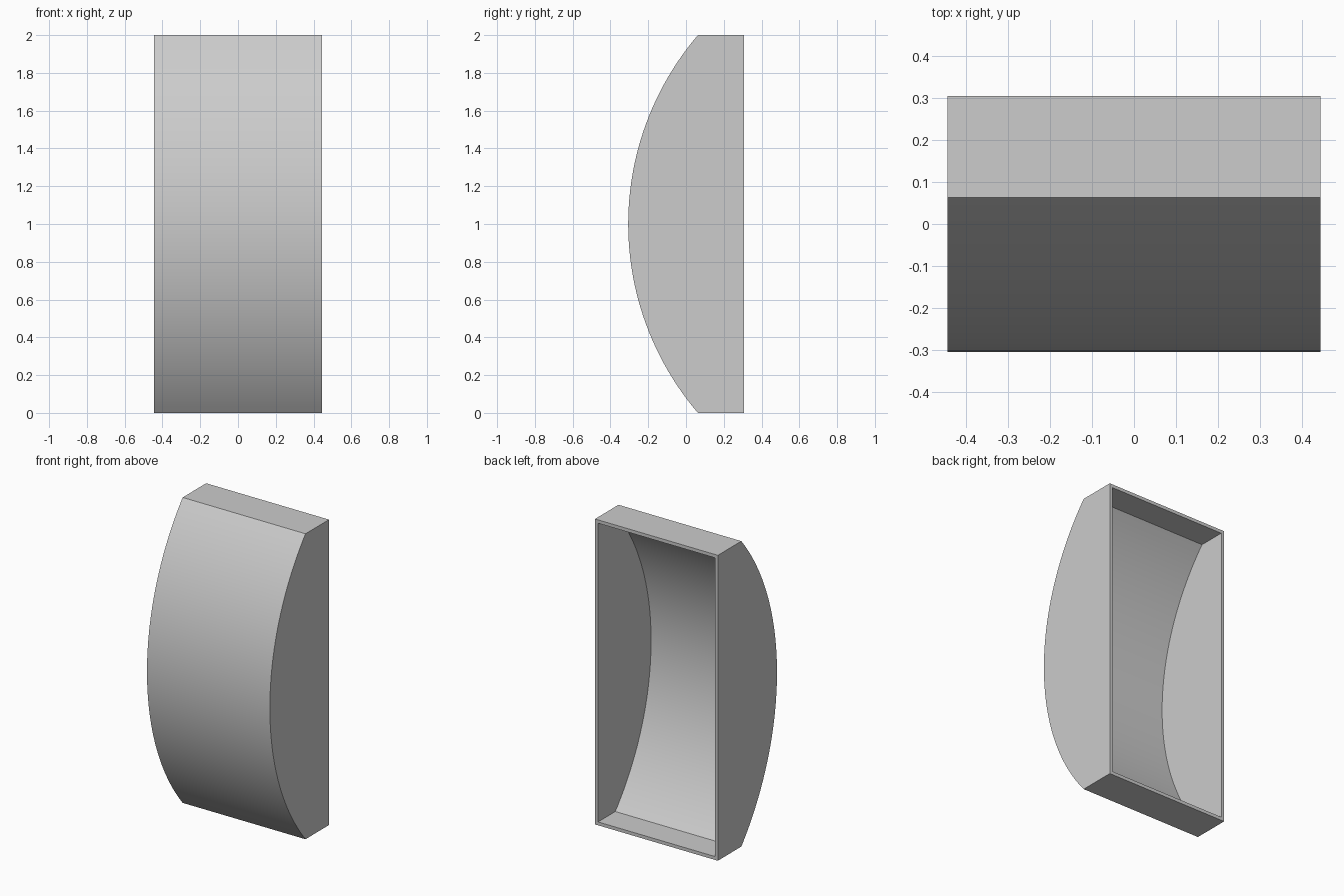
import bpy, bmesh, math

cube = bpy.data.objects.get("Cube")
if cube:
    bpy.data.objects.remove(cube, do_unlink=True)

HALF_W, BACK, BULGE = 0.445, 0.306, 0.306   # half width, back plane, front reach
EDGE = 0.063                                # y where the curved front meets the ends
WALL, FRONT_WALL = 0.022, 0.063
SAG = EDGE + BULGE
RADIUS = (1 + SAG * SAG) / (2 * SAG)
CENTRE_Y = RADIUS - BULGE
STEPS = 48


def profile(radius, half_h):
    """Side outline: back bottom corner, curved front, back top corner."""
    a = math.asin(half_h / radius)
    arc = []
    for i in range(STEPS + 1):
        t = -a + 2 * a * i / STEPS
        arc.append((CENTRE_Y - radius * math.cos(t), 1 + radius * math.sin(t)))
    return [(BACK, 1 - half_h)] + arc + [(BACK, 1 + half_h)]


def open_prism(bm, points, half_w):
    """Sweep the outline across x, close both sides, leave the back open."""
    left, right = [[bm.verts.new((x, y, z)) for y, z in points]
                   for x in (half_w, -half_w)]
    for i in range(len(points) - 1):
        bm.faces.new((left[i], left[i + 1], right[i + 1], right[i]))
    bm.faces.new(left)
    bm.faces.new(right)
    return [left[0], left[-1], right[-1], right[0]]


bm = bmesh.new()
outer = open_prism(bm, profile(RADIUS, 1), HALF_W)
inner = open_prism(bm, profile(RADIUS - FRONT_WALL, 1 - WALL), HALF_W - WALL)

# Thin rim joining the outer skin to the cavity
for i in range(4):
    j = (i + 1) % 4
    bm.faces.new((outer[i], outer[j], inner[j], inner[i]))
bmesh.ops.recalc_face_normals(bm, faces=bm.faces)

mesh = bpy.data.meshes.new("curved_cover")
bm.to_mesh(mesh)
bm.free()
cover = bpy.data.objects.new("curved_cover", mesh)
bpy.context.collection.objects.link(cover)

# Plain grey finish
grey = bpy.data.materials.new("light_grey")
grey.use_nodes = True
colour = (0.604, 0.604, 0.604, 1)
grey.diffuse_color = colour
grey.node_tree.nodes["Principled BSDF"].inputs["Base Color"].default_value = colour
mesh.materials.append(grey)

# Smooth curve, crisp corners
bpy.ops.object.select_all(action='DESELECT')
cover.select_set(True)
bpy.context.view_layer.objects.active = cover
bpy.ops.object.shade_smooth_by_angle(angle=math.radians(25))
